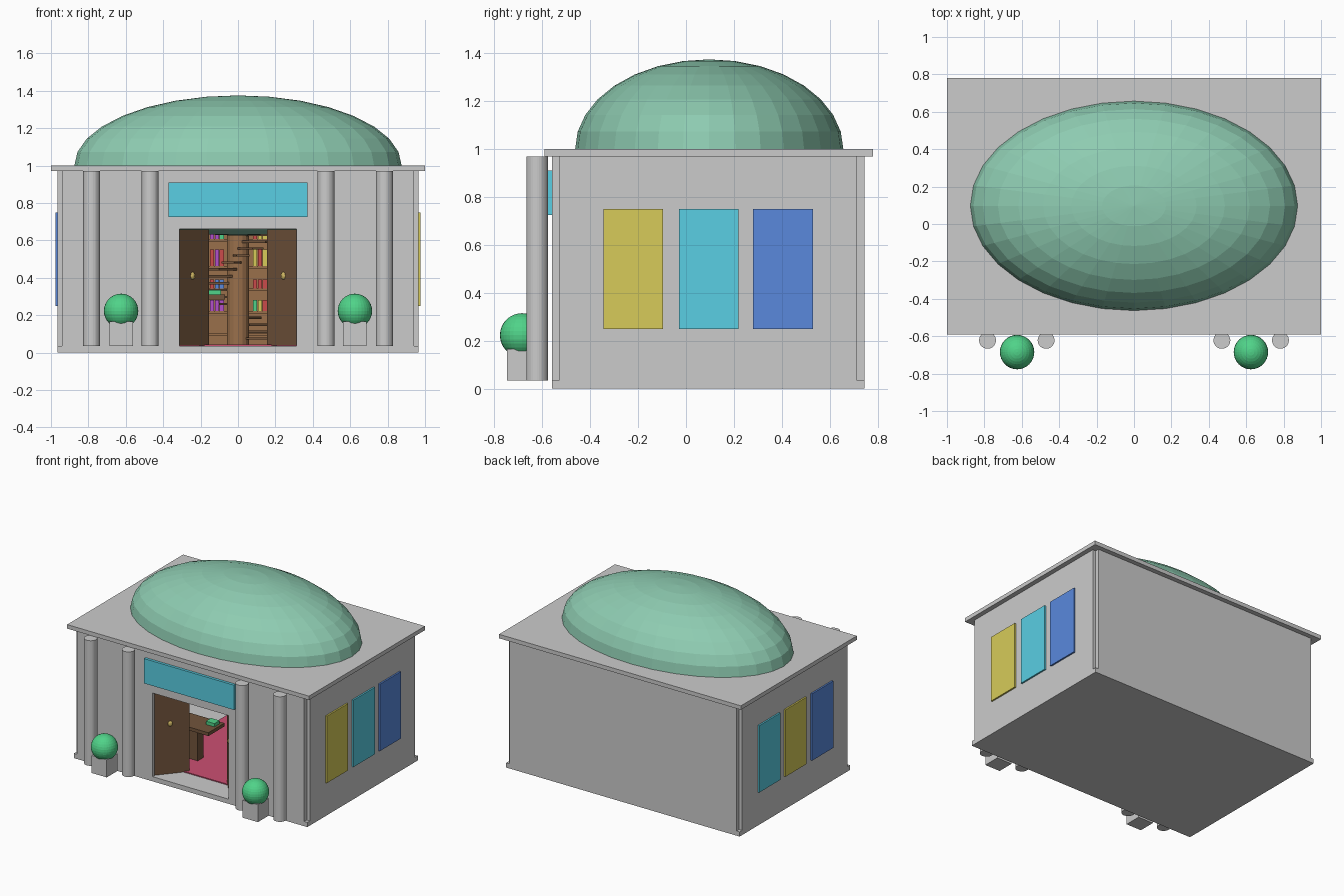
import bpy, bmesh, math, random
from mathutils import Matrix, Vector

if "Cube" in bpy.data.objects:
    bpy.data.objects.remove(bpy.data.objects["Cube"])

random.seed(4)
COLORS = {
    "cyan": (.10, .62, .77), "yellow": (.68, .60, .10), "blue": (.10, .25, .72),
    "leaf_green": (.08, .65, .25), "dome_green": (.27, .60, .44), "dark_wood": (.17, .09, .045),
    "shelf_wood": (.32, .16, .07), "carpet_red": (.60, .08, .17), "brass": (.60, .45, .12),
    "purple": (.45, .08, .60), "red": (.60, .07, .07),
}


def material(key):
    mat = bpy.data.materials.get(key)
    if not mat:
        mat = bpy.data.materials.new(key)
        mat.diffuse_color = (*COLORS[key], 1)
        mat.use_nodes = True
        mat.node_tree.nodes["Principled BSDF"].inputs["Base Color"].default_value = mat.diffuse_color
    return mat


def finish(name, bm, loc, color, rot=0.0):
    mesh = bpy.data.meshes.new(name)
    bm.to_mesh(mesh)
    bm.free()
    if color:
        mesh.materials.append(material(color))
    ob = bpy.data.objects.new(name, mesh)
    ob.location = loc
    ob.rotation_euler.z = rot
    bpy.context.collection.objects.link(ob)
    return ob


def block(name, center, size, color=None, rot=0.0):
    bm = bmesh.new()
    bmesh.ops.create_cube(bm, size=1, matrix=Matrix.Diagonal((*size, 1)))
    return finish(name, bm, center, color, rot)


def box(name, x, y, z, color=None):
    center = [(a + b) / 2 for a, b in (x, y, z)]
    return block(name, center, [b - a for a, b in (x, y, z)], color)


def ball(name, center, radii, color, segments=32, rings=16):
    bm = bmesh.new()
    bmesh.ops.create_uvsphere(bm, u_segments=segments, v_segments=rings, radius=1,
                              matrix=Matrix.Diagonal((*radii, 1)))
    return finish(name, bm, center, color)


def cylinder(name, x, y, z, radius, color=None, segments=32):
    bm = bmesh.new()
    bmesh.ops.create_cone(bm, cap_ends=True, segments=segments, radius1=radius,
                          radius2=radius, depth=z[1] - z[0])
    return finish(name, bm, (x, y, sum(z) / 2), color)


# Floor, roof slab and full ellipsoid dome sunk through the roof
FLOOR, TOP = .035, .97
box("floor_slab", (-.965, .965), (-.56, .745), (0, FLOOR))
box("roof_slab", (-1, 1), (-.59, .78), (TOP, 1))
ball("dome", (0, .097, 1), (.875, .56, .375), "dome_green")

# Walls, leaving small recessed corners
box("back_wall", (-.94, .94), (.715, .745), (FLOOR, TOP))
for s, side in ((-1, "left"), (1, "right")):
    xs = sorted((s * .94, s * .965))
    box(f"{side}_wall", xs, (-.53, .715), (FLOOR, TOP))
    box(f"{side}_front_wall", sorted((s * .313, s * .94)), (-.56, -.53), (FLOOR, TOP))
box("wall_over_door", (-.313, .313), (-.56, -.53), (.66, TOP))
box("entrance_panel", (-.372, .372), (-.58, -.56), (.725, .91), "cyan")

# Coloured windows on both sides
WINDOWS_Y = (-.22, .095, .405)
for s, side, colors in ((1, "right", ("yellow", "cyan", "blue")),
                        (-1, "left", ("blue", "yellow", "cyan"))):
    for y, c in zip(WINDOWS_Y, colors):
        box(f"{side}_window", sorted((s * .93, s * .977)), (y - .125, y + .125), (.25, .75), c)

for s in (-1, 1):
    # Columns and round bushes in planters
    for x in (.47, .783):
        cylinder("front_column", s * x, -.622, (FLOOR, TOP), .045)
    block("planter", (s * .625, -.685, .1), (.126, .126, .13))
    ball("bush", (s * .625, -.685, .223), (.092,) * 3, "leaf_green")
    # Doors standing open inwards
    block("door", (s * .243, -.439, .347), (.25, .02, .62), "dark_wood", -s * math.radians(50))
    ball("door_knob", (s * .247, -.45, .41), (.018, .018, .022), "brass", 16, 8)

# Carpet and reading table
box("carpet", (-.46, .46), (-.38, .58), (FLOOR, .042), "carpet_red")
box("reading_table_top", (-.42, -.07), (-.25, -.06), (.285, .31), "dark_wood")
box("reading_table_leg", (-.28, -.20), (-.19, -.12), (.042, .285), "dark_wood")
box("green_book", (-.16, -.09), (-.15, -.09), (.31, .335), "leaf_green")

# Spiral stair around a thick post
STAIR = Vector((0, .42, 0))
cylinder("stair_post", STAIR.x, STAIR.y, (FLOOR, .72), .06, "shelf_wood", 16)
for i in range(16):
    a = math.radians(-10 + i * 24)
    pos = STAIR + Vector((math.cos(a), math.sin(a), 0)) * .125 + Vector((0, 0, .075 + i * .037))
    block("stair_step", pos, (.15, .07, .012), "dark_wood", a)

# Bookcase with books along the back wall
box("bookcase_back", (-.85, .85), (.69, .715), (FLOOR, .9), "shelf_wood")
for z in (.09, .21, .33, .45, .595, .74, .89):
    box("bookcase_shelf", (-.85, .85), (.6, .69), (z, z + .012), "shelf_wood")
for x in (-.85, -.5, 0, .5, .85):
    box("bookcase_upright", (x - .01, x + .01), (.6, .69), (FLOOR, .9), "shelf_wood")
for z, h in ((.222, .06), (.342, .05), (.462, .09), (.607, .07)):
    for start in (-.8, -.45, -.15, .08, .25, .6):
        for k in range(3):
            x = start + k * .026
            box("book", (x, x + .022), (.605, .68), (z, z + h),
                random.choice(("purple", "blue", "red", "leaf_green", "yellow")))
